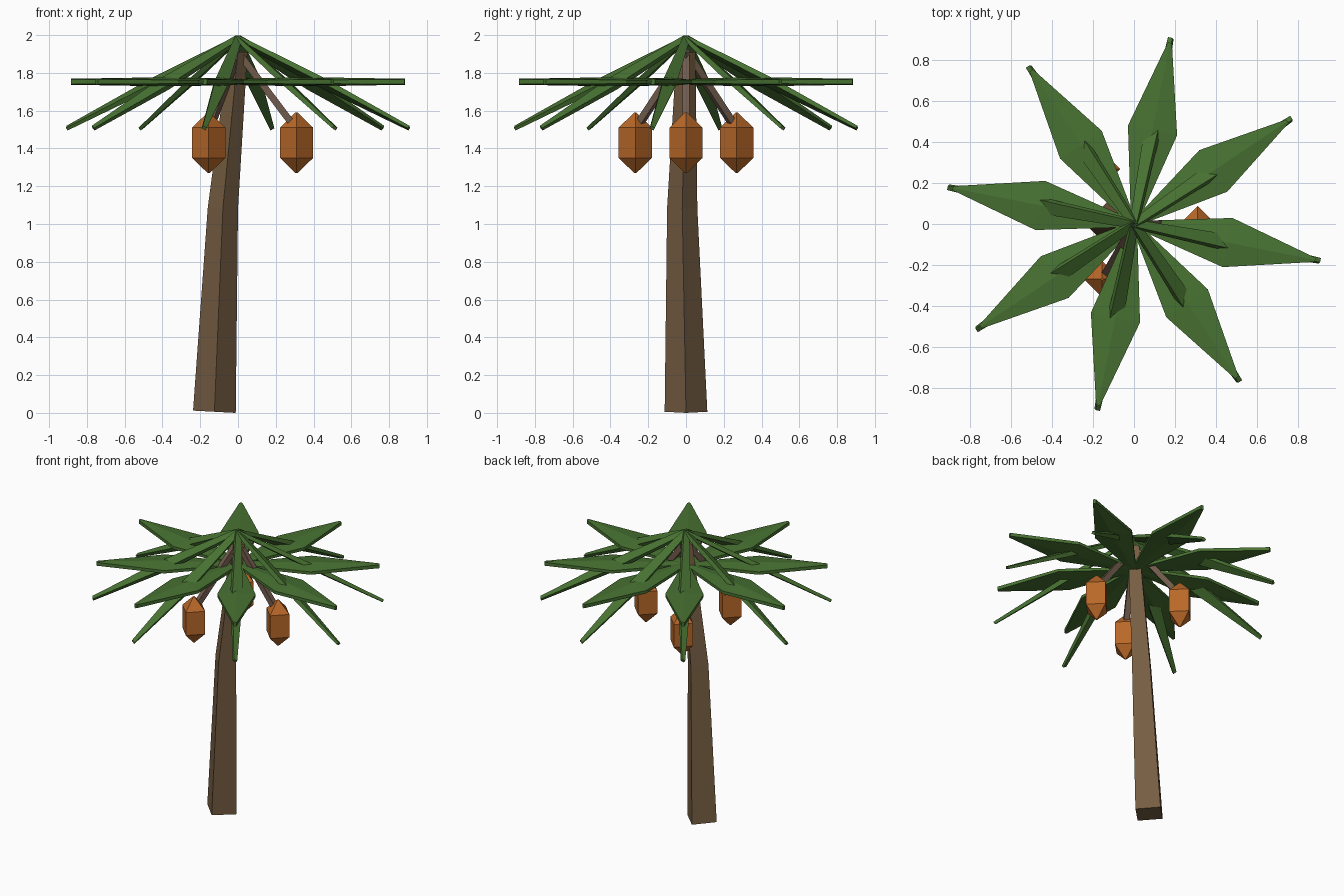
import bpy, bmesh, math
from mathutils import Vector

if "Cube" in bpy.data.objects:
    bpy.data.objects.remove(bpy.data.objects["Cube"])


def material(name, rgb):
    m = bpy.data.materials.new(name)
    m.diffuse_color = (*rgb, 1)
    m.use_nodes = True
    m.node_tree.nodes["Principled BSDF"].inputs["Base Color"].default_value = m.diffuse_color
    return m


BARK = material("bark brown", (0.18, 0.11, 0.055))
STEM = material("stem brown", (0.165, 0.105, 0.072))
GREEN = material("leaf green", (0.065, 0.17, 0.032))
ORANGE = material("fruit orange", (0.49, 0.14, 0.022))


def loft(name, rings, mat):
    """Closed solid through a list of equally sized point rings."""
    bm = bmesh.new()
    loops = [[bm.verts.new(p) for p in ring] for ring in rings]
    n = len(loops[0])
    for a, b in zip(loops, loops[1:]):
        for i in range(n):
            j = (i + 1) % n
            bm.faces.new((a[i], a[j], b[j], b[i]))
    bm.faces.new(loops[0][::-1])
    bm.faces.new(loops[-1])
    bmesh.ops.recalc_face_normals(bm, faces=bm.faces)
    me = bpy.data.meshes.new(name)
    bm.to_mesh(me)
    bm.free()
    me.materials.append(mat)
    ob = bpy.data.objects.new(name, me)
    bpy.context.collection.objects.link(ob)
    return ob


def diamond(x, y, z, r, tilt=0.0):
    """Four-sided horizontal ring with corners on the axes."""
    return [(x + r * c, y + r * s, z - tilt * c)
            for c, s in ((1, 0), (0, 1), (-1, 0), (0, -1))]


# Leaning square trunk
loft("trunk", [diamond(-0.125, 0, 0.006, 0.113, 0.006),
               diamond(-0.08, -0.02, 1.085, 0.08, 0.003),
               diamond(0.0, 0.0, 1.91, 0.05)], BARK)

# Eight frond pairs: a flat kite blade and a sloping narrow blade
TWIST = math.radians(30)
for k in range(8):
    a = math.radians(-11.2 + 45 * k)
    out = Vector((math.cos(a), math.sin(a), 0))
    side = Vector((-math.sin(a), math.cos(a), 0))
    up = Vector((0, 0, 1))

    rings = []
    for r, w, edge, ridge in ((0.0, 0.015, 0.01, 0.015),
                              (0.465, 0.122, 0.01, 0.023),
                              (0.90, 0.01, 0.012, 0.016)):
        c = out * r + up * 1.753
        rings.append([c + side * (s * w) + up * h for s, h in
                      ((1, -edge), (1, edge), (0, ridge),
                       (-1, edge), (-1, -edge), (0, -ridge))])
    loft(f"flat_frond_{k + 1}", rings, GREEN)

    across = side * math.cos(TWIST) - up * math.sin(TWIST)
    normal = across.cross(Vector((out.x, out.y, -0.52)).normalized())
    rings = []
    for r, z, w, t in ((0.0, 1.98, 0.02, 0.012),
                       (0.46, 1.745, 0.038, 0.016),
                       (0.922, 1.508, 0.012, 0.009)):
        c = out * r + up * z
        rings.append([c + across * (i * w) + normal * (j * t)
                      for i, j in ((1, 1), (-1, 1), (-1, -1), (1, -1))])
    loft(f"sloping_frond_{k + 1}", rings, GREEN)

# Three hanging fruits on straight stems
for k in range(3):
    a = math.radians(120 * k)
    x, y = 0.31 * math.cos(a), 0.31 * math.sin(a)
    loft(f"fruit_{k + 1}", [diamond(x, y, 1.27, 0.006), diamond(x, y, 1.35, 0.088),
                            diamond(x, y, 1.51, 0.088), diamond(x, y, 1.59, 0.006)],
         ORANGE)
    start, end = Vector((0, 0, 1.91)), Vector((x, y, 1.5))
    d = (end - start).normalized()
    u = d.cross(Vector((0, 0, 1))).normalized()
    v = d.cross(u)
    loft(f"fruit_stem_{k + 1}",
         [[p + u * (i * 0.018) + v * (j * 0.018)
           for i, j in ((1, 1), (-1, 1), (-1, -1), (1, -1))] for p in (start, end)],
         STEM)
